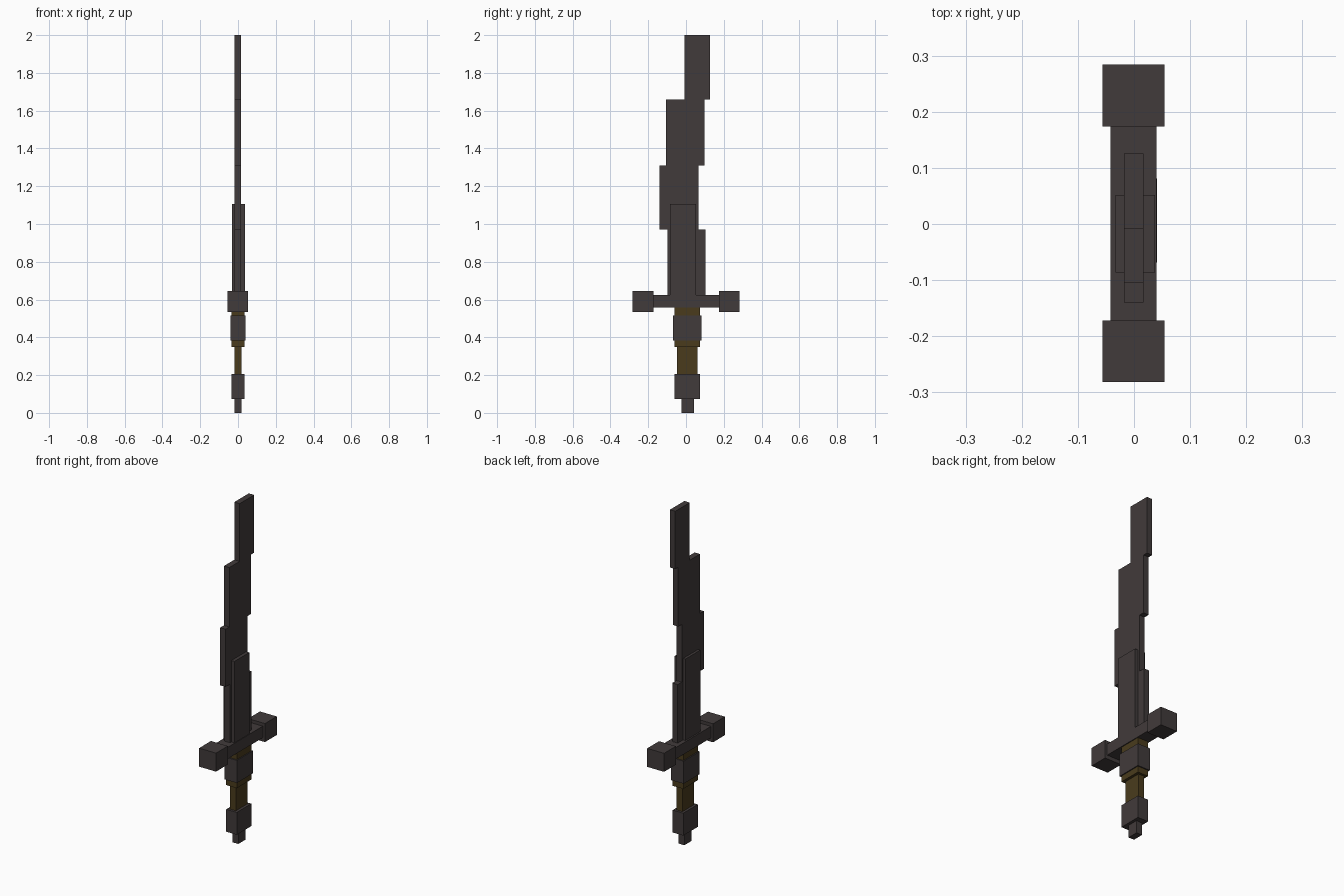
import bpy
from mathutils import Vector

cube = bpy.data.objects.get("Cube")
if cube:
    bpy.data.objects.remove(cube, do_unlink=True)


def material(name, rgb):
    mat = bpy.data.materials.new(name)
    mat.use_nodes = True
    mat.diffuse_color = (*rgb, 1)
    mat.node_tree.nodes["Principled BSDF"].inputs["Base Color"].default_value = (*rgb, 1)
    return mat


steel = material("dark steel", (0.053, 0.043, 0.043))
bronze = material("dark bronze", (0.067, 0.044, 0.012))


def box(name, x, y, z, mat):
    """Axis-aligned box from (min, max) ranges."""
    low, high = Vector((x[0], y[0], z[0])), Vector((x[1], y[1], z[1]))
    bpy.ops.mesh.primitive_cube_add(size=1, location=(low + high) / 2)
    ob = bpy.context.object
    ob.name = name
    ob.scale = high - low
    bpy.ops.object.transform_apply(location=False, rotation=False, scale=True)
    ob.data.materials.append(mat)
    return ob


# Stepped blade, from the guard to the tip
thin = (-0.018, 0.017)
box("blade_base", thin, (-0.098, 0.103), (0.62, 0.97), steel)
box("blade_lower", thin, (-0.140, 0.065), (0.97, 1.31), steel)
box("blade_upper", thin, (-0.105, 0.098), (1.31, 1.66), steel)
box("blade_tip", thin, (-0.009, 0.126), (1.66, 2.0), steel)

# Thick spine around the lower blade
box("blade_spine", (-0.033, 0.037), (-0.086, 0.052), (0.62, 1.105), steel)

# Crossguard with block ends
box("crossguard", (-0.042, 0.040), (-0.175, 0.177), (0.557, 0.625), steel)
for name, y in (("front", (-0.282, -0.172)), ("back", (0.174, 0.284))):
    box("guard_block_" + name, (-0.056, 0.054), y, (0.535, 0.644), steel)

# Handle
box("grip_sleeve", (-0.034, 0.035), (-0.061, 0.074), (0.348, 0.557), bronze)
box("grip_collar", (-0.041, 0.041), (-0.069, 0.081), (0.383, 0.516), steel)
box("grip", (-0.019, 0.019), (-0.047, 0.060), (0.205, 0.348), bronze)
box("pommel", (-0.034, 0.035), (-0.061, 0.074), (0.073, 0.205), steel)
box("pommel_tip", (-0.019, 0.018), (-0.023, 0.042), (0.0, 0.073), steel)
